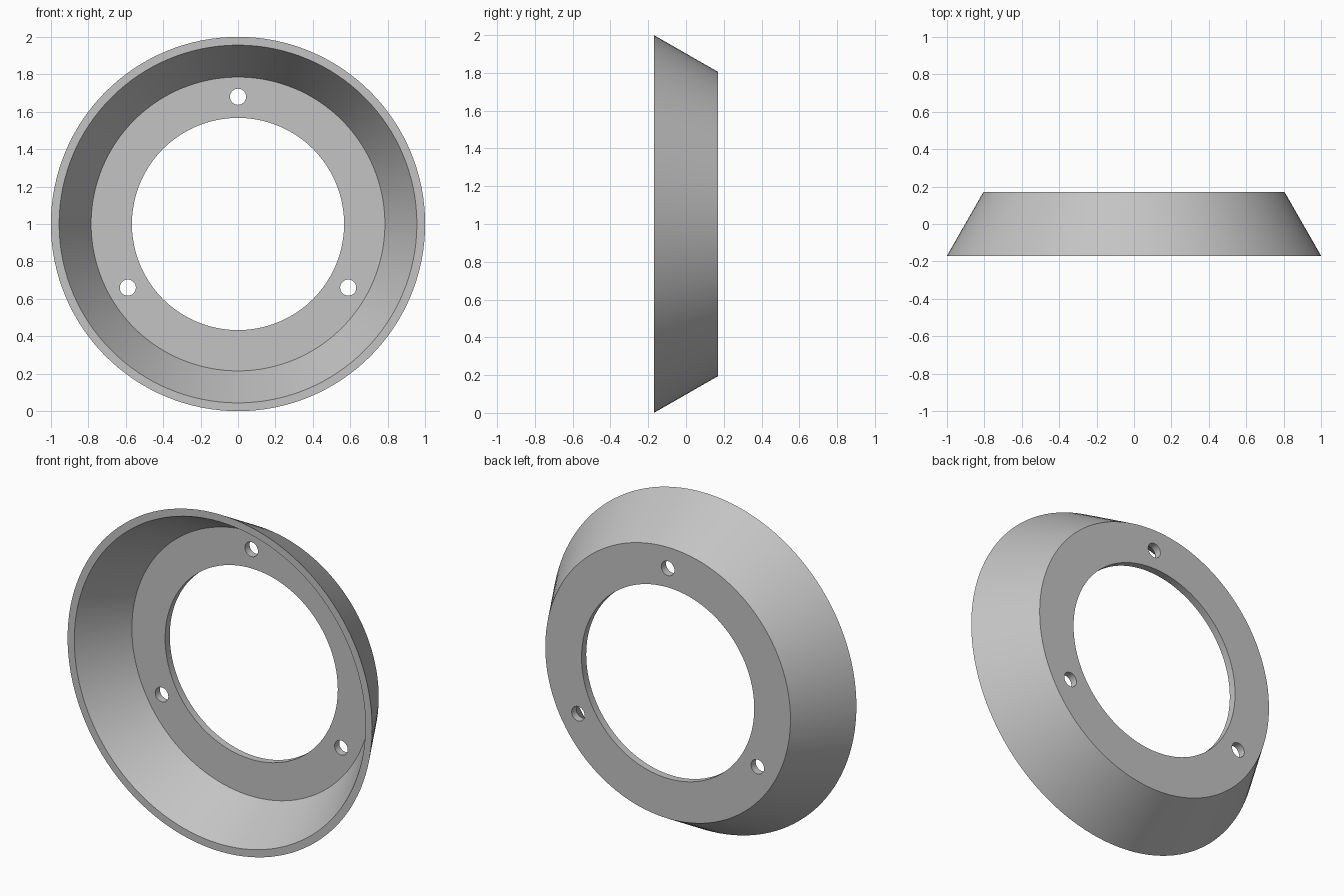
import bpy, bmesh, math
from mathutils import Matrix, Vector

cube = bpy.data.objects.get("Cube")
if cube:
    bpy.data.objects.remove(cube, do_unlink=True)

SEGMENTS = 128
CENTRE = Vector((0, 0, 1))

grey = bpy.data.materials.new("plain grey")
grey.use_nodes = True
colour = (0.55, 0.55, 0.55, 1)
grey.diffuse_color = colour
grey.node_tree.nodes["Principled BSDF"].inputs["Base Color"].default_value = colour


def lathe(name, profile):
    """Revolve a closed (radius, y) profile around the y axis."""
    bm = bmesh.new()
    rings = []
    for i in range(SEGMENTS):
        turn = Matrix.Rotation(math.tau * i / SEGMENTS, 3, 'Y')
        rings.append([bm.verts.new(CENTRE + turn @ Vector((0, y, r))) for r, y in profile])
    n = len(profile)
    for i, ring in enumerate(rings):
        after = rings[(i + 1) % SEGMENTS]
        for j in range(n):
            k = (j + 1) % n
            bm.faces.new((ring[j], ring[k], after[k], after[j]))
    bmesh.ops.recalc_face_normals(bm, faces=bm.faces)
    mesh = bpy.data.meshes.new(name)
    bm.to_mesh(mesh)
    bm.free()
    obj = bpy.data.objects.new(name, mesh)
    bpy.context.collection.objects.link(obj)
    mesh.materials.append(grey)
    return obj


# Flared rim and flat mounting flange in one cross-section
ring = lathe("flared_ring", [
    (1.0, -0.17), (0.805, 0.17), (0.567, 0.17),
    (0.567, 0.126), (0.785, 0.126), (0.956, -0.17),
])
bpy.context.view_layer.objects.active = ring

# Three evenly spaced bolt holes through the flange
for i in range(3):
    spot = Matrix.Rotation(math.tau * i / 3, 3, 'Y') @ Vector((0, 0.15, 0.68))
    bpy.ops.mesh.primitive_cylinder_add(vertices=32, radius=0.043, depth=0.2,
                                        location=CENTRE + spot,
                                        rotation=(math.pi / 2, 0, 0))
    cutter = bpy.context.object
    cutter.name = "bolt_hole_cutter"
    cutter.hide_render = True
    cutter.data.materials.append(grey)
    bpy.context.view_layer.objects.active = ring
    cut = ring.modifiers.new("bolt_hole", 'BOOLEAN')
    cut.operation = 'DIFFERENCE'
    cut.solver = 'EXACT'
    cut.object = cutter
    bpy.ops.object.modifier_apply(modifier=cut.name)
    bpy.data.objects.remove(cutter, do_unlink=True)

# Smooth curved walls, crisp rims
bpy.ops.object.select_all(action='DESELECT')
ring.select_set(True)
bpy.context.view_layer.objects.active = ring
bpy.ops.object.shade_smooth_by_angle(angle=math.radians(25))
